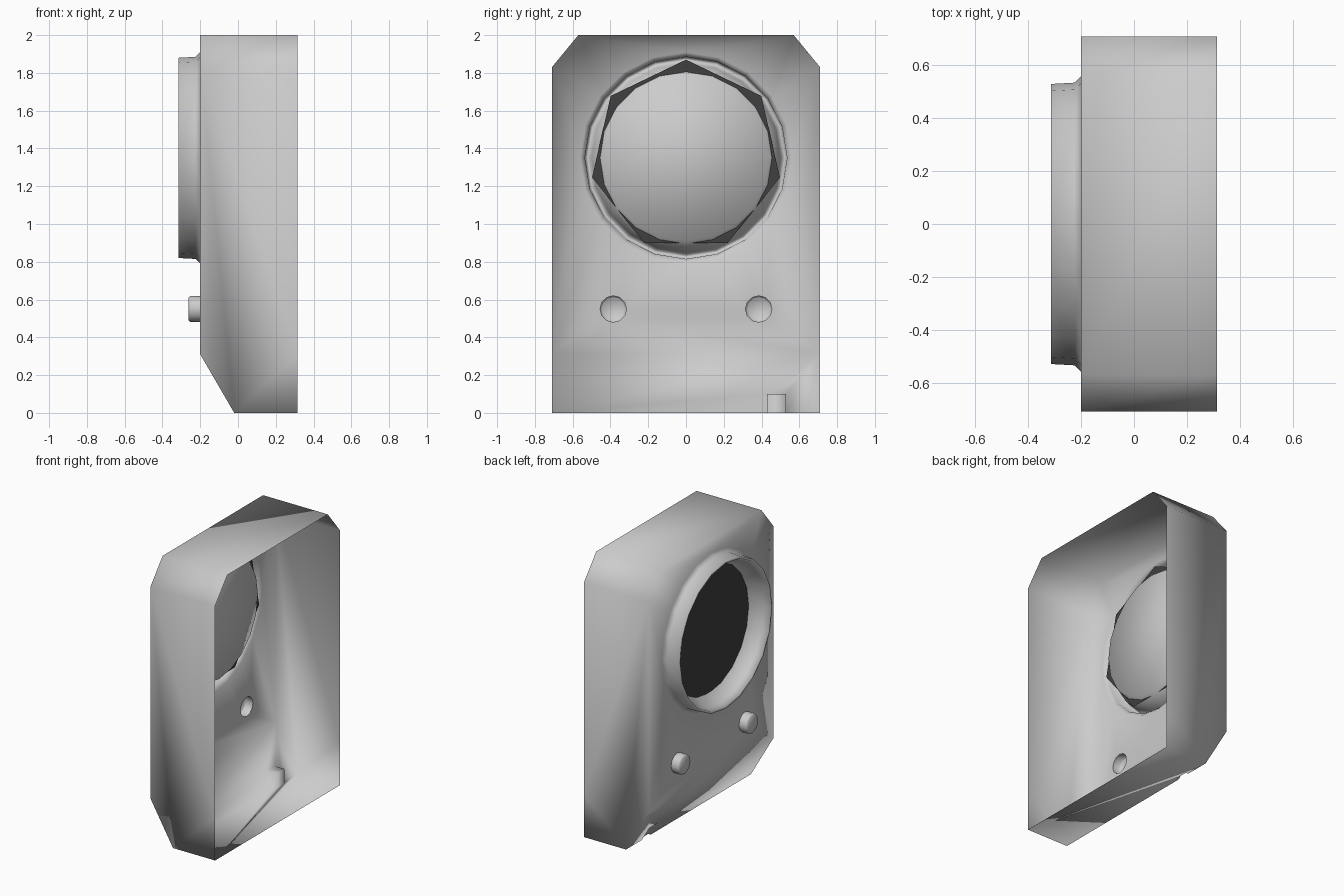
import bpy, bmesh
from math import sin, cos, pi

old = bpy.data.objects.get("Cube")
if old:
    bpy.data.objects.remove(old, do_unlink=True)


def material(name, value):
    mat = bpy.data.materials.new(name)
    mat.use_nodes = True
    color = (value, value, value, 1)
    mat.diffuse_color = color
    bsdf = next(n for n in mat.node_tree.nodes if n.type == 'BSDF_PRINCIPLED')
    bsdf.inputs["Base Color"].default_value = color
    return mat


GREY = material("light grey", 0.6)
DARK = material("near black", 0.05)


def finish(bm, name, mat, angle=None):
    mesh = bpy.data.meshes.new(name)
    bm.to_mesh(mesh)
    bm.free()
    mesh.materials.append(mat)
    obj = bpy.data.objects.new(name, mesh)
    bpy.context.scene.collection.objects.link(obj)
    for p in mesh.polygons:
        p.use_smooth = True
    if angle:
        bpy.ops.object.select_all(action='DESELECT')
        obj.select_set(True)
        bpy.context.view_layer.objects.active = obj
        bpy.ops.object.shade_smooth_by_angle(angle=angle)
    return obj


def ring(bm, x, r, y, z, sides):
    """Circle of vertices facing along x, starting at the top."""
    return [bm.verts.new((x, y + r * sin(2 * pi * i / sides),
                          z + r * cos(2 * pi * i / sides))) for i in range(sides)]


def bridge(bm, a, b):
    n = len(a)
    for i in range(n):
        bm.faces.new((a[i], a[(i + 1) % n], b[(i + 1) % n], b[i]))


def loop_edges(bm, verts):
    return [bm.edges.new((verts[i - 1], verts[i])) for i in range(len(verts))]


FRONT, BACK = -0.2, 0.315
HALF, TOP = 0.71, 2.0
SLOPE_Z, SLOPE_X = 0.31, -0.02
KNOB_Y, KNOB_Z, KNOB_R = 0.385, 0.55, 0.07
DIAL_Z = 1.35

# Open-backed housing: front panel with round openings
bm = bmesh.new()
outline = [(-HALF, SLOPE_Z), (-HALF, 1.83), (-0.57, TOP),
           (0.57, TOP), (HALF, 1.83), (HALF, SLOPE_Z)]
front = [bm.verts.new((FRONT, y, z)) for y, z in outline]
dial_edge = ring(bm, FRONT, 0.56, 0, DIAL_Z, 20)
edges = loop_edges(bm, front) + loop_edges(bm, dial_edge)
for side in (-1, 1):
    edges += loop_edges(bm, ring(bm, FRONT, KNOB_R, side * KNOB_Y, KNOB_Z, 12))
bmesh.ops.triangle_fill(bm, use_beauty=True, edges=edges, normal=(-1, 0, 0))

# Top, corner and side walls
back = [bm.verts.new((BACK, y, z)) for y, z in outline]
for i in range(1, 4):
    bm.faces.new((front[i], front[i + 1], back[i + 1], back[i]))
toe = [bm.verts.new((SLOPE_X, s * HALF, 0)) for s in (-1, 1)]
heel = [bm.verts.new((BACK, s * HALF, 0)) for s in (-1, 1)]
bm.faces.new((front[0], front[1], back[1], back[0], heel[0], toe[0]))
bm.faces.new((front[5], toe[1], heel[1], back[5], back[4], front[4]))

# Sloped lower front and base, with a cable notch cut in their shared edge
NOTCH, NOTCH_TOP, NOTCH_X = (0.43, 0.53), 0.1, 0.0
slope_x = SLOPE_X + (FRONT - SLOPE_X) * NOTCH_TOP / SLOPE_Z
low = [bm.verts.new((SLOPE_X, y, 0)) for y in NOTCH]
high = [bm.verts.new((slope_x, y, NOTCH_TOP)) for y in NOTCH]
inner_low = [bm.verts.new((NOTCH_X, y, 0)) for y in NOTCH]
inner_high = [bm.verts.new((NOTCH_X, y, NOTCH_TOP)) for y in NOTCH]
bm.faces.new((front[0], toe[0], low[0], high[0], high[1], low[1], toe[1], front[5]))
bm.faces.new((toe[0], heel[0], heel[1], toe[1], low[1],
              inner_low[1], inner_low[0], low[0]))
bm.faces.new((high[0], inner_high[0], inner_high[1], high[1]))
bm.faces.new((inner_high[0], inner_low[0], inner_low[1], inner_high[1]))
for i in (0, 1):
    bm.faces.new((low[i], inner_low[i], inner_high[i], high[i]))

# Raised bezel that funnels back to a closed cup
previous = dial_edge
for x, r in ((-0.225, 0.535), (-0.315, 0.53), (-0.315, 0.515),
             (-0.27, 0.5), (-0.15, 0.44)):
    current = ring(bm, x, r, 0, DIAL_Z, 20)
    bridge(bm, previous, current)
    previous = current
bm.faces.new(previous)
bmesh.ops.recalc_face_normals(bm, faces=bm.faces)
# Point the front panel outward
panel = max(bm.faces, key=lambda f: f.calc_center_median().z)
if panel.normal.z < 0:
    bmesh.ops.reverse_faces(bm, faces=bm.faces)
finish(bm, "housing", GREY)

# Dark seven-sided dial plate inside the bezel
bm = bmesh.new()
plate = bm.faces.new(ring(bm, -0.18, 0.51, 0, DIAL_Z + 0.01, 7))
if plate.normal.x > 0:
    plate.normal_flip()
finish(bm, "dial_plate", DARK)

# Two hollow knobs with softened rims
for side, name in ((-1, "right_knob"), (1, "left_knob")):
    bm = bmesh.new()
    previous = ring(bm, FRONT, KNOB_R, side * KNOB_Y, KNOB_Z, 12)
    for x, r in ((-0.252, KNOB_R), (-0.262, 0.06)):
        current = ring(bm, x, r, side * KNOB_Y, KNOB_Z, 12)
        bridge(bm, previous, current)
        previous = current
    cap = bm.faces.new(previous)
    bmesh.ops.recalc_face_normals(bm, faces=bm.faces)
    bm.normal_update()
    if cap.normal.x > 0:
        bmesh.ops.reverse_faces(bm, faces=bm.faces)
    finish(bm, name, GREY, angle=pi / 3)
